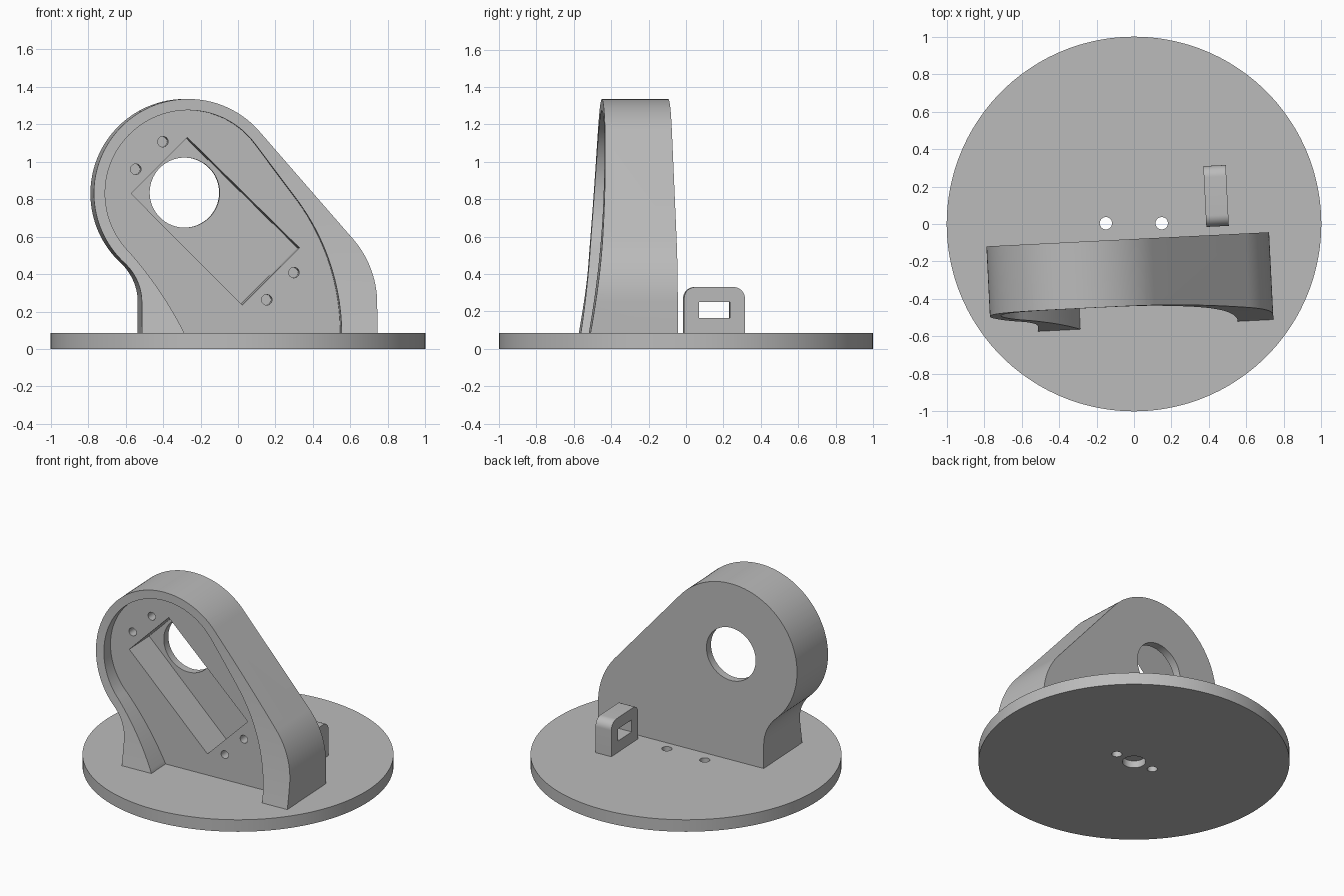
import bpy, bmesh, math
from mathutils import Vector

if "Cube" in bpy.data.objects:
    bpy.data.objects.remove(bpy.data.objects["Cube"], do_unlink=True)

GREY = (0.5, 0.5, 0.5, 1)
YAW = math.radians(2.87)   # upper parts sit slightly turned on the base
BASE_H = 0.085

mat = bpy.data.materials.new("plain grey")
mat.use_nodes = True
mat.diffuse_color = GREY
mat.node_tree.nodes["Principled BSDF"].inputs["Base Color"].default_value = GREY


def arc(cx, cz, r, start, end, steps=24):
    """Points on an arc, angles in degrees."""
    angles = [math.radians(start + (end - start) * i / steps) for i in range(steps + 1)]
    return [(cx + r * math.cos(a), cz + r * math.sin(a)) for a in angles]


def circle(cx, cz, r, steps=48):
    return arc(cx, cz, r, 0, 360, steps)[:-1]


def prism(name, points, axis, low, high):
    """Extrude a 2D outline along x, y or z."""
    place = {"x": lambda u, v: (low, u, v),
             "y": lambda u, v: (u, low, v),
             "z": lambda u, v: (u, v, low)}[axis]
    push = Vector([(high - low) * (axis == k) for k in "xyz"])
    bm = bmesh.new()
    face = bm.faces.new([bm.verts.new(place(u, v)) for u, v in points])
    top = bmesh.ops.extrude_face_region(bm, geom=[face])["geom"]
    bmesh.ops.translate(bm, vec=push, verts=[g for g in top if isinstance(g, bmesh.types.BMVert)])
    bmesh.ops.recalc_face_normals(bm, faces=bm.faces)
    mesh = bpy.data.meshes.new(name)
    bm.to_mesh(mesh)
    bm.free()
    mesh.materials.append(mat)
    obj = bpy.data.objects.new(name, mesh)
    bpy.context.collection.objects.link(obj)
    return obj


def cut(obj, cutter):
    """Subtract the cutter, bake the result and drop the cutter."""
    mod = obj.modifiers.new("cut", "BOOLEAN")
    mod.operation = "DIFFERENCE"
    mod.solver = "EXACT"
    mod.object = cutter
    bpy.context.view_layer.update()
    baked = bpy.data.meshes.new_from_object(obj.evaluated_get(bpy.context.evaluated_depsgraph_get()))
    obj.modifiers.remove(mod)
    obj.data = baked
    bpy.data.objects.remove(cutter, do_unlink=True)


# Round base with two through holes and a blind recess underneath
base = prism("round_base", circle(0, 0, 1, 144), "z", 0, BASE_H)
for x in (-0.15, 0.148):
    cut(base, prism("hole", circle(x, 0.004, 0.033, 32), "z", -0.1, 0.2))
cut(base, prism("recess", circle(0, 0, 0.075), "z", -0.1, 0.05))

# Bracket body: round head, sloping right shoulder, narrow left foot
HX, HZ = -0.288, 0.83
BACK, FLOOR = -0.08, -0.375
outer = (arc(0.198, 0.247, 0.52, 0, 41)
         + arc(HX, HZ, 0.505, 41, 227, 64)
         + arc(-0.826, 0.25, 0.286, 47, 0)[1:]
         + [(-0.54, 0.07), (0.718, 0.07)])
bracket = prism("bracket", outer, "y", -0.7, BACK)

# Front rim sweeps forward towards the feet
rim = [(-0.436 - 0.0703 * (1.34 - z) ** 2, z) for z in (1.34 - 1.34 * i / 32 for i in range(33))]
cut(bracket, prism("rim_cutter", [(-0.436, 1.5)] + rim + [(-0.9, 0), (-0.9, 1.5)], "x", -2, 2))

# Shallow open front inside the rim
inner = (arc(-0.673, 0.085, 1.2, 0, 36.9)
         + arc(HX, HZ, 0.445, 36.9, 222, 64)
         + arc(-2.097, -0.799, 1.99, 42, 26.4)[1:]
         + [(-0.3, 0), (0.527, 0)])
cut(bracket, prism("front_cutter", inner, "y", -0.95, FLOOR))

# Deep slanted pocket, round window and four blind screw holes
pocket = [(-0.29, 1.13), (0.31, 0.54), (0.003, 0.235), (-0.59, 0.83)]
cut(bracket, prism("pocket", pocket, "y", -0.9, -0.135))
cut(bracket, prism("window", circle(HX - 0.004, 0.835, 0.187, 64), "y", -0.9, 0.2))
for x, z in ((-0.42, 1.107), (-0.565, 0.96), (0.28, 0.408), (0.135, 0.263)):
    cut(bracket, prism("screw_hole", circle(x, z, 0.028, 24), "y", -0.9, FLOOR + 0.12))

# Slotted post behind the bracket, rounded on top
post = prism("slotted_post",
             [(-0.035, 0.07), (0.29, 0.07)]
             + arc(0.23, 0.27, 0.06, 0, 90, 12)
             + arc(0.025, 0.27, 0.06, 90, 180, 12), "x", 0.385, 0.505)
cut(post, prism("slot", [(0.045, 0.165), (0.21, 0.165), (0.21, 0.25), (0.045, 0.25)], "x", 0, 1))

# Turn the upper parts and shade
bpy.ops.object.select_all(action="DESELECT")
for obj in (base, bracket, post):
    if obj is not base:
        obj.rotation_euler.z = YAW
    obj.select_set(True)
bpy.context.view_layer.objects.active = base
bpy.ops.object.shade_smooth_by_angle(angle=math.radians(25))
